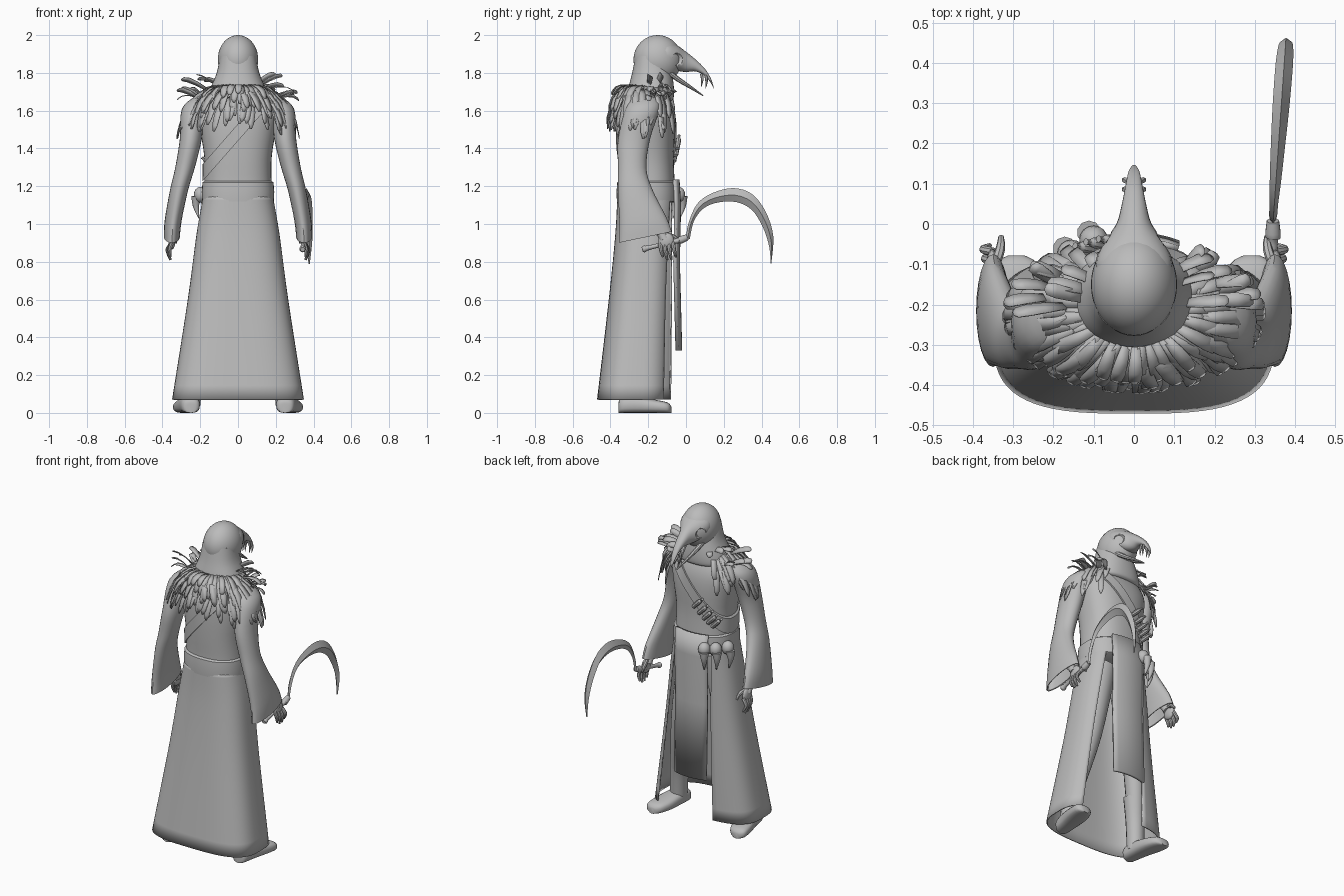
import bpy, bmesh, math, random
from mathutils import Vector, Matrix

random.seed(4)
if "Cube" in bpy.data.objects:
    bpy.data.objects.remove(bpy.data.objects["Cube"])

GREY = (0.5, 0.5, 0.5, 1)
mat = bpy.data.materials.new("plain_grey")
mat.use_nodes = True
mat.diffuse_color = GREY
mat.node_tree.nodes["Principled BSDF"].inputs["Base Color"].default_value = GREY


# ---------- helpers ----------
def finish(name, bm, solid=0.0, angle=40):
    bmesh.ops.recalc_face_normals(bm, faces=bm.faces)
    me = bpy.data.meshes.new(name)
    bm.to_mesh(me)
    bm.free()
    me.materials.append(mat)
    ob = bpy.data.objects.new(name, me)
    bpy.context.collection.objects.link(ob)
    bpy.ops.object.select_all(action='DESELECT')
    ob.select_set(True)
    bpy.context.view_layer.objects.active = ob
    bpy.ops.object.shade_smooth_by_angle(angle=math.radians(angle))
    if solid:
        mod = ob.modifiers.new("thickness", 'SOLIDIFY')
        mod.thickness = solid
        mod.offset = 0
    return ob


def loft(bm, rings, closed=True, cap=True, loop=False):
    vs = [[bm.verts.new(p) for p in r] for r in rings]
    n = len(vs[0])
    pairs = list(zip(vs, vs[1:])) + ([(vs[-1], vs[0])] if loop else [])
    for a, b in pairs:
        for i in range(n if closed else n - 1):
            j = (i + 1) % n
            bm.faces.new((a[i], a[j], b[j], b[i]))
    if cap and closed and not loop:
        bm.faces.new(vs[0])
        bm.faces.new(vs[-1])


def curve(t, rx, ry, n):
    c, s = math.cos(t), math.sin(t)
    return (math.copysign(abs(c) ** (2 / n), c) * rx, math.copysign(abs(s) ** (2 / n), s) * ry)


def ring(z, rx, back, front, n=2.4, start=0.0, end=2 * math.pi, count=40, full=True):
    out = []
    for i in range(count):
        t = start + (end - start) * i / (count if full else count - 1)
        x, y = curve(t, rx, (front - back) / 2, n)
        out.append(Vector((x, (front + back) / 2 + y, z)))
    return out


def smooth(pts, steps=4):
    """Smooth path through rows of numbers."""
    p = [pts[0]] + list(pts) + [pts[-1]]
    out = []
    for a, b, c, d in zip(p, p[1:], p[2:], p[3:]):
        for k in range(steps):
            t = k / steps
            out.append([0.5 * (2 * q + (r - o) * t + (2 * o - 5 * q + 4 * r - s) * t * t
                               + (3 * q - o - 3 * r + s) * t ** 3) for o, q, r, s in zip(a, b, c, d)])
    return out + [list(pts[-1])]


def tube(bm, rows, sides=10):
    """Rows are x, y, z, radius."""
    rows = smooth(rows)
    pts = [Vector(r[:3]) for r in rows]
    rings = []
    for i, p in enumerate(pts):
        d = (pts[min(i + 1, len(pts) - 1)] - pts[max(i - 1, 0)]).normalized()
        u = d.cross(Vector((1, 0, 0)) if abs(d.x) < 0.8 else Vector((0, 1, 0))).normalized()
        v = d.cross(u)
        rings.append([p + (u * math.cos(a) + v * math.sin(a)) * max(rows[i][3], 0.001)
                      for a in (2 * math.pi * k / sides for k in range(sides))])
    loft(bm, rings)


def ball(bm, loc, size, seg=24):
    m = Matrix.Translation(loc) @ Matrix.Diagonal((*size, 1))
    bmesh.ops.create_uvsphere(bm, u_segments=seg, v_segments=seg // 2, radius=1, matrix=m)


# ---------- torso and belt ----------
TORSO = [(1.12, .185, -.355, -.055), (1.22, .178, -.352, -.06), (1.35, .178, -.358, -.065),
         (1.5, .2, -.36, -.06), (1.6, .21, -.35, -.07), (1.68, .17, -.32, -.1), (1.75, .09, -.28, -.13)]
TORSO = smooth(TORSO, 3)
bm = bmesh.new()
loft(bm, [ring(*r) for r in TORSO])
finish("torso", bm)

bm = bmesh.new()
loft(bm, [ring(z, .182 + g, -.358 - g, -.055 + g) for z, g in
          ((1.115, 0), (1.12, .008), (1.17, .01), (1.22, .006), (1.228, -.004))])
finish("belt", bm)


def torso_at(z):
    for a, b in zip(TORSO, TORSO[1:]):
        if z <= b[0]:
            f = max(0, (z - a[0]) / (b[0] - a[0]))
            return [p + (q - p) * f for p, q in zip(a, b)][1:]
    return TORSO[-1][1:]


def on_torso(t, rise=0.0, gap=0.0):
    z = 1.48
    for _ in range(30):
        rx, back, front = torso_at(z)
        x, y = curve(t, rx + gap, (front - back) / 2 + gap, 2.4)
        z = 0.6 * z + 0.4 * (1.485 + 1.14 * x + rise)
    return Vector((x, (front + back) / 2 + y, z))


# ---------- shoulder strap with vials ----------
bm = bmesh.new()
loft(bm, [[on_torso(t, r, g) for r, g in ((-.045, -.01), (-.045, .01), (.045, .01), (.045, -.01))]
          for t in (2 * math.pi * k / 48 for k in range(48))], loop=True)
finish("shoulder_strap", bm)

bm = bmesh.new()
for k in range(5):
    p = on_torso(math.radians(100 + k * 9), 0, .022)
    d = Vector((-.03, .004, .03))
    tube(bm, [(*(p - d), .012), (*(p + d * .5), .014), (*(p + d), .007), (*(p + d * 1.3), .009)], 8)
finish("strap_vials", bm)

# ---------- long open coat skirt ----------
bm = bmesh.new()
SKIRT = smooth([(1.15, .18, -.36, -.055, .13, .12), (.95, .215, -.37, -.065, .16, .12),
                (.6, .262, -.405, -.072, .21, .12), (.07, .345, -.467, -.08, .28, .13)], 5)
rings = []
for z, rx, back, front, left, right in SKIRT:
    n = 2.6 + 0.5 * (1.15 - z)
    rings.append(ring(z, rx, back, front, n, math.acos((left / rx) ** (n / 2)),
                      math.acos(-(right / rx) ** (n / 2)) - 2 * math.pi, 56, False))
loft(bm, rings, closed=False)
finish("coat_skirt", bm, .008)

bm = bmesh.new()
loft(bm, [[Vector((.11 * k / 4, y - .02 * (k / 4) ** 2, z)) for k in range(-4, 5)]
          for z, y in ((1.235, -.042), (1.1, -.034), (.8, -.04), (.33, -.028))], closed=False)
finish("front_flap", bm, .016)

# ---------- legs, boots, sleeves and hands on both sides ----------
SLEEVE = [(.17, -.215, 1.68, .05, .06), (.235, -.23, 1.61, .062, .09), (.25, -.275, 1.45, .058, .085),
          (.28, -.285, 1.3, .052, .075), (.312, -.27, 1.18, .048, .09), (.343, -.23, 1.02, .045, .122),
          (.35, -.215, .93, .042, .14)]
CUFF = [(.35, -.215, .932, .036, .132), (.34, -.235, 1.04, .034, .1)]
for s, side in ((1, "left"), (-1, "right")):
    bm = bmesh.new()
    tube(bm, [(s * .08, -.2, 1.08, .09), (s * .16, -.2, .62, .068), (s * .23, -.26, .25, .05)], 16)
    finish(side + "_leg", bm)

    bm = bmesh.new()
    tube(bm, [(s * .21, -.25, .36, .062), (s * .235, -.27, .22, .055), (s * .25, -.285, .04, .05)], 16)
    rows = smooth([(-.358, .25, .015, .05), (-.345, .25, .045, .075), (-.27, .258, .055, .085),
                   (-.17, .275, .063, .07), (-.1, .29, .052, .056), (-.078, .292, .02, .035)], 3)
    loft(bm, [[Vector((s * cx + x, y, h / 2 + z)) for x, z in
               (curve(2 * math.pi * k / 20, w, h / 2, 2.8) for k in range(20))] for y, cx, w, h in rows])
    finish(side + "_boot", bm)

    bm = bmesh.new()
    rings = []
    for cx, cy, z, rx, ry in smooth(SLEEVE) + CUFF:
        tilt = .21 * max(0, min(1, (1.3 - z) / .3))
        rings.append([Vector((s * cx + x, cy + y, z + y * tilt)) for x, y in
                      (curve(2 * math.pi * k / 24, rx, ry, 2) for k in range(24))])
    loft(bm, rings)
    finish(side + "_sleeve", bm)

    bm = bmesh.new()
    tube(bm, [(s * .34, -.22, 1.05, .03), (s * .345, -.14, .96, .024), (s * .347, -.115, .92, .026)], 12)
    ball(bm, (s * .35, -.105, .91), (.018, .042, .045), 16)
    for k in range(4):
        y = -.138 + k * .023
        drop = .09 if k in (1, 2) else .075
        tube(bm, [(s * .35, y, .9, .011), (s * (.362 + .004 * k), y + .006, .9 - drop * .5, .0105),
                  (s * .358, y + .016, .9 - drop, .006)], 8)
    tube(bm, [(s * .345, -.1, .94, .013), (s * .332, -.062, .93, .012), (s * .33, -.032, .9, .007)], 8)
    finish(side + "_hand", bm)

# ---------- sickle ----------
bm = bmesh.new()
tube(bm, [(.342, -.232, .865, .012), (.342, -.22, .868, .018), (.343, -.19, .876, .012),
          (.344, -.05, .91, .013), (.345, -.03, .915, .02), (.345, .008, .93, .016)])
finish("sickle_handle", bm)

EDGES = [(.0, .92, .02, .92), (.012, 1.0, .042, 1.015), (.058, 1.105, .095, 1.084),
         (.138, 1.163, .175, 1.115), (.25, 1.19, .27, 1.115), (.35, 1.158, .35, 1.073),
         (.423, 1.063, .407, .983), (.462, .935, .44, .882), (.451, .787, .449, .787)]
bm = bmesh.new()
rings = []
for oy, oz, iy, iz in smooth(EDGES):
    x = .345 + .07 * oy
    w = .003 + .22 * math.hypot(oy - iy, oz - iz)
    my, mz = (oy + iy) / 2, (oz + iz) / 2
    rings.append([Vector(p) for p in ((x, oy, oz), (x + w, my, mz), (x, iy, iz), (x - w, my, mz))])
loft(bm, rings)
finish("sickle_blade", bm, angle=30)

# ---------- hood and beaked skull mask ----------
bm = bmesh.new()
loft(bm, [ring(*r, 2.3) for r in smooth([(1.89, .095, -.268, -.1), (1.8, .113, -.285, -.075),
                                         (1.72, .145, -.305, -.064), (1.665, .158, -.312, -.066),
                                         (1.65, .14, -.3, -.08)])])
finish("hood", bm)

bm = bmesh.new()
ball(bm, (0, -.15, 1.87), (.107, .128, .13), 40)
finish("cranium", bm)

bm = bmesh.new()
BEAK = smooth([(-.16, 1.96, 1.85, .085), (-.1, 1.966, 1.83, .096), (-.05, 1.948, 1.812, .078),
               (0, 1.912, 1.805, .044), (.05, 1.872, 1.808, .03), (.1, 1.822, 1.785, .02),
               (.132, 1.77, 1.745, .013), (.147, 1.722, 1.716, .003)])
loft(bm, [[Vector((x, y, (top + low) / 2 + z)) for x, z in
           (curve(2 * math.pi * k / 24, w, (top - low) / 2, 2.2) for k in range(24))]
          for y, top, low, w in BEAK])
mask = finish("beak_mask", bm)
bm = bmesh.new()
for s in (1, -1):
    ball(bm, (s * .078, -.04, 1.872), (.03, .036, .034), 20)
cutter = finish("socket_cutter", bm)
cutter.hide_render = True
cut = mask.modifiers.new("sockets", 'BOOLEAN')
cut.operation = 'DIFFERENCE'
cut.object = cutter
bpy.context.view_layer.objects.active = mask
bpy.ops.object.modifier_apply(modifier=cut.name)
bpy.data.objects.remove(cutter)

bm = bmesh.new()
for s in (1, -1):
    tube(bm, [(s * .06, -.1, 1.81, .014), (s * .042, -.04, 1.765, .013),
              (s * .02, .03, 1.72, .008), (0, .09, 1.68, .003)], 8)
    for y, z in ((.082, 1.795), (.105, 1.785)):
        tube(bm, [(s * .014, y, z, .008), (s * .024, y + .004, z - .03, .007),
                  (s * .022, y - .002, z - .07, .001)], 6)
finish("lower_jaw_and_fangs", bm)

# ---------- feather mantle ----------
bm = bmesh.new()
# rows: count, root radii and height, tip radii and height
for count, rx, ry, rz, tx, ty, tz in ((40, .12, .09, 1.735, .24, .17, 1.665),
                                      (48, .17, .11, 1.715, .3, .185, 1.6),
                                      (52, .22, .125, 1.67, .325, .195, 1.53)):
    for k in range(count):
        a = math.radians(125 + 290 * (k + random.uniform(-.3, .3)) / (count - 1))
        b = a + random.uniform(-.13, .13)
        c, s = math.cos(a), math.sin(a)
        root = Vector((rx * c, -.215 + ry * s, rz))
        tip = Vector((tx * math.cos(b), -.225 + ty * math.sin(b), tz - .05 * abs(c) + random.uniform(-.03, .03)))
        if s > .1 and random.random() < .4:
            tip.z = rz + random.uniform(-.02, .06)
        mid = (root + tip) / 2 + Vector((c * .03, s * .03, .035))
        across = (tip - root).cross(Vector((c, s, .8))).normalized()
        across = (across + Vector((0, 0, random.uniform(-.3, .3)))).normalized()
        rows = []
        for t, w in ((0, .010), (.3, .016), (.6, .018), (.88, .015), (1, .005)):
            p = root * (1 - t) ** 2 + mid * 2 * t * (1 - t) + tip * t * t
            rows.append([p - across * w, p + across * w])
        loft(bm, rows, closed=False)
finish("feather_mantle", bm, .004)

# ---------- small bird skulls on the belt ----------
bm = bmesh.new()
for x, y in ((-.1, -.04), (-.155, -.075), (-.198, -.135)):
    out = Vector((x, y + .2, 0)).normalized()
    p = Vector((x, y, 1.155))
    ball(bm, p, (.036, .036, .042), 16)
    q = p + out * .022
    tube(bm, [(*(q - Vector((0, 0, .01))), .03), (*(q - Vector((0, 0, .06)) + out * .004), .017),
              (*(q - Vector((0, 0, .125)) - out * .012), .002)], 10)
finish("belt_skulls", bm)
